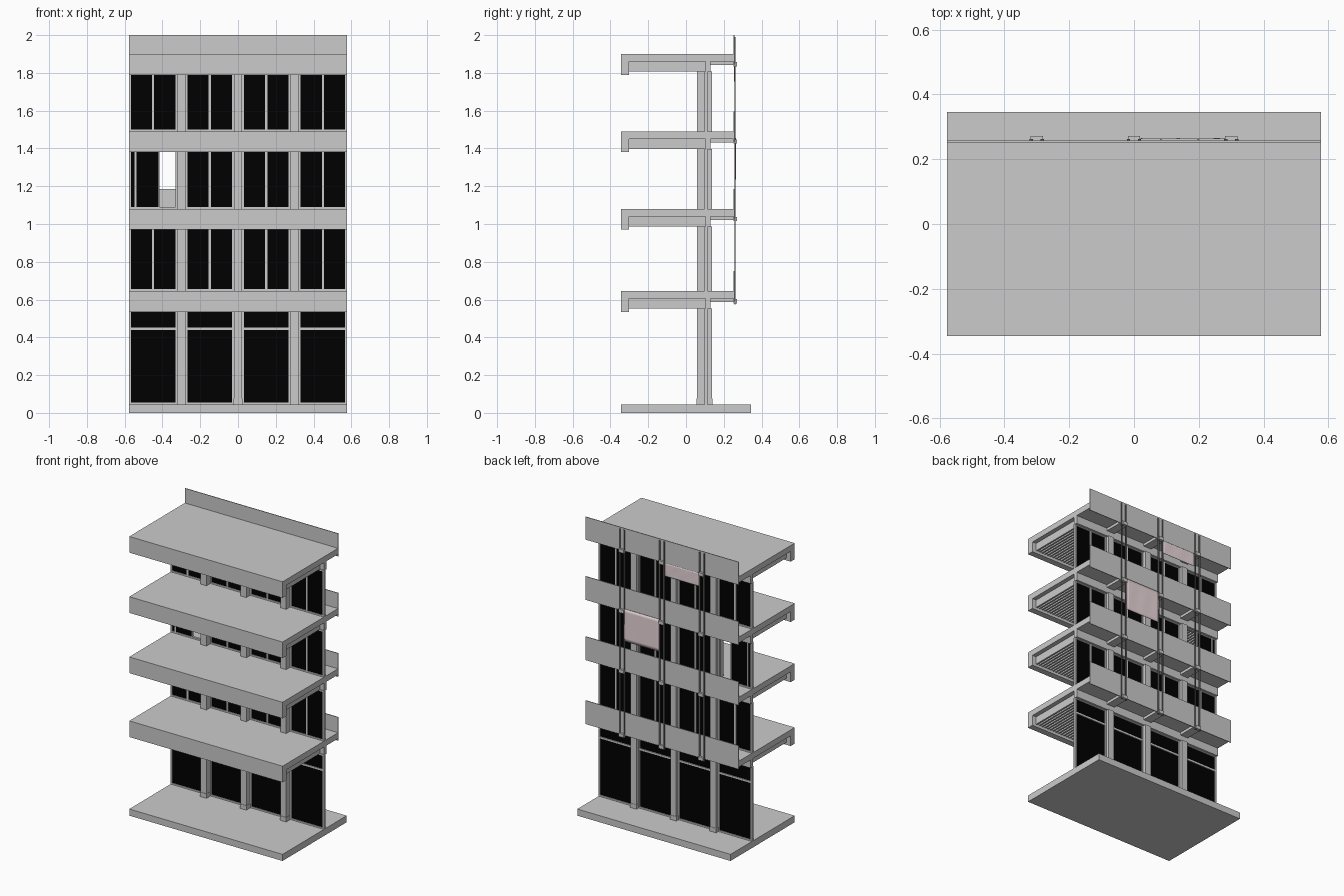
import bpy, bmesh, math

if "Cube" in bpy.data.objects:
    bpy.data.objects.remove(bpy.data.objects["Cube"])

def material(name, col):
    m = bpy.data.materials.new(name)
    m.diffuse_color = (*col, 1)
    m.use_nodes = True
    m.node_tree.nodes["Principled BSDF"].inputs["Base Color"].default_value = m.diffuse_color
    return m

GLASS = material("dark_glass", (0.0, 0.0, 0.0))
METAL = material("dark_metal", (0.15, 0.15, 0.15))
CLOTH = material("pale_pink_cloth", (0.82, 0.68, 0.7))

def boxes(name, items, mat=None):
    """One object from boxes given as (x0, x1, y0, y1, z0, z1)."""
    bm = bmesh.new()
    for x0, x1, y0, y1, z0, z1 in items:
        vs = bmesh.ops.create_cube(bm, size=1)["verts"]
        for v in vs:
            v.co.x = x1 if v.co.x > 0 else x0
            v.co.y = y1 if v.co.y > 0 else y0
            v.co.z = z1 if v.co.z > 0 else z0
    me = bpy.data.meshes.new(name)
    bm.to_mesh(me)
    bm.free()
    if mat:
        me.materials.append(mat)
    ob = bpy.data.objects.new(name, me)
    bpy.context.collection.objects.link(ob)
    return ob

W = 0.577                       # half width
FLOORS = [0.645, 1.08, 1.49, 1.90]
COLS = [-0.30, 0.0, 0.30]
BOTTOMS = [0.045] + FLOORS[:3]

# ground plate
boxes("base_slab", [(-W, W, -0.345, 0.345, 0, 0.045)])

for i, f in enumerate(FLOORS):
    n = i + 1
    # deck, deep front edge beam and beam along the window wall
    boxes(f"floor_slab_{n}", [(-W, W, -0.345, 0.252, f - 0.04, f)])
    boxes(f"front_beam_{n}", [(-W, W, -0.345, -0.302, f - 0.11, f - 0.04)])
    boxes(f"wall_beam_{n}", [(-W, W, 0.103, 0.13, f - 0.095, f - 0.04)])
    # closely spaced ribs under the front part, set in from the ends
    k = 50
    e = W - 0.03
    pitch = (2 * e - 0.011) / (k - 1)
    boxes(f"ceiling_ribs_{n}", [(-e + j * pitch, -e + j * pitch + 0.011, -0.302, 0.103,
                                 f - 0.092, f - 0.04) for j in range(k)])
    # cantilever beams at the back
    boxes(f"rear_brackets_{n}", [(x - 0.03, x + 0.03, 0.13, 0.252, f - 0.058, f - 0.04)
                                 for x in COLS])
    # thin balcony parapet
    boxes(f"rear_parapet_{n}", [(-W, W, 0.252, 0.257, f - 0.055, min(f + 0.105, 2.0))])
    # clamps that hold the post pairs
    boxes(f"post_clamps_{n}", [(x - 0.019, x + 0.019, 0.252, 0.271, f - 0.065, f - 0.042)
                               for x in COLS])

# paired rear posts, full height
boxes("rear_posts", [(x + s - 0.005, x + s + 0.005, 0.256, 0.262, 0.575, 1.99)
                     for x in COLS for s in (-0.017, 0.017)], METAL)

# columns with feet, and window walls, per storey
bays = [(-W, -0.322), (-0.278, -0.022), (0.022, 0.278), (0.322, W)]
for i, (z0, f) in enumerate(zip(BOTTOMS, FLOORS)):
    z1 = f - 0.092
    boxes(f"columns_{i}", [(x - 0.022, x + 0.022, 0.058, 0.137, z0, z1) for x in COLS])
    if i == 0:
        boxes("column_feet", [(x - 0.024, x + 0.024, 0.055, 0.139, z0, z0 + 0.03) for x in COLS])
    frame, glass = [], []
    for b, (x0, x1) in enumerate(bays):
        t, ya, yb = 0.010, 0.099, 0.115
        frame += [(x0, x0 + t, ya, yb, z0, z1), (x1 - t, x1, ya, yb, z0, z1),
                  (x0 + t, x1 - t, ya, yb, z0, z0 + t), (x0 + t, x1 - t, ya, yb, z1 - t, z1)]
        a, c = x0 + t, x1 - t
        m = (x0 + x1) / 2
        if i == 0:              # shop front with transom
            frame.append((a, c, ya, yb, 0.44, 0.452))
        elif i == 2 and b == 0:  # sliding door left open
            c = -0.415
            frame += [(-0.547, -0.538, ya, yb, z0 + t, z1 - t),
                      (c - 0.006, c, ya, yb, z0 + t, z1 - t)]
        else:
            frame.append((m - 0.006, m + 0.006, ya, yb, z0 + t, z1 - t))
        glass.append((a, c, 0.104, 0.109, z0 + t, z1 - t))
    boxes(f"window_frames_{i}", frame)
    boxes(f"window_glass_{i}", glass, GLASS)

def cloth(name, x0, x1, z0, z1, y):
    """Slightly rippled hanging sheet."""
    bm = bmesh.new()
    bmesh.ops.create_grid(bm, x_segments=16, y_segments=10, size=0.5)
    for v in bm.verts:
        u, w = v.co.x + 0.5, v.co.y + 0.5
        ripple = 0.0006 * math.sin(u * 14 + w * 3) * math.sin(w * math.pi)
        v.co = (x0 + u * (x1 - x0), y + ripple, z0 + w * (z1 - z0))
    me = bpy.data.meshes.new(name)
    bm.to_mesh(me)
    bm.free()
    me.materials.append(CLOTH)
    for p in me.polygons:
        p.use_smooth = True
    ob = bpy.data.objects.new(name, me)
    bpy.context.collection.objects.link(ob)
    ob.modifiers.new("thickness", "SOLIDIFY").thickness = 0.002

# two sun blinds between the rear posts
cloth("large_blind", 0.02, 0.28, 1.235, 1.455, 0.262)
cloth("small_blind", -0.28, -0.02, 1.755, 1.846, 0.2545)
